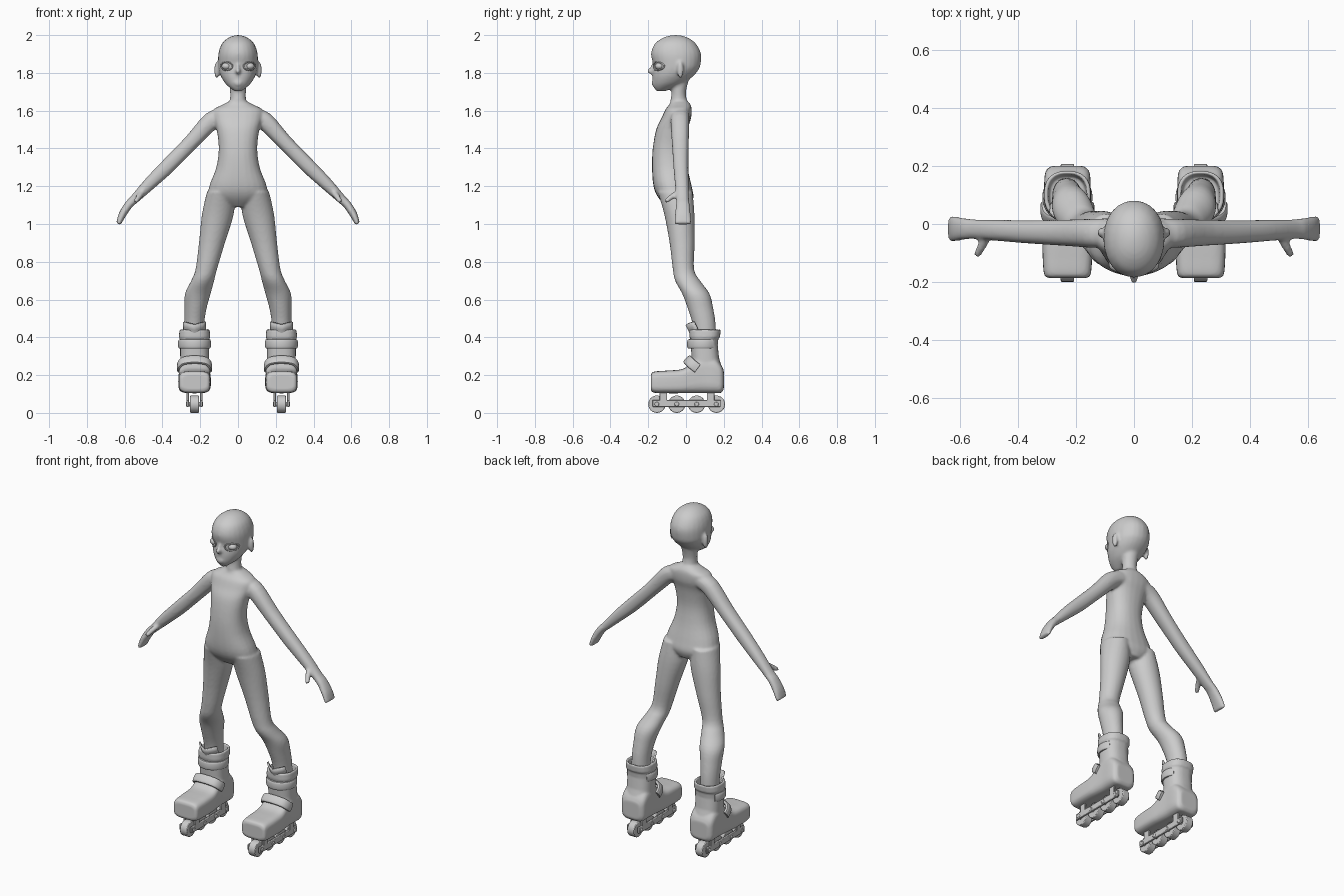
import bpy, bmesh, math
from mathutils import Vector, Matrix

if "Cube" in bpy.data.objects:
    bpy.data.objects.remove(bpy.data.objects["Cube"])


def spline(a, b, c, d, t):
    return 0.5 * (2 * b + (c - a) * t + (2 * a - 5 * b + 4 * c - d) * t * t
                  + (3 * b - a - 3 * c + d) * t ** 3)


def loft(bm, rings, p=2.0, sides=24, steps=4):
    """Skin smoothly interpolated superellipse rings (centre, half-axis U, half-axis V)."""
    R = [tuple(Vector(v) for v in r) for r in rings]
    dense = []
    for i in range(len(R) - 1):
        q = [R[max(i - 1, 0)], R[i], R[i + 1], R[min(i + 2, len(R) - 1)]]
        for k in range(steps):
            dense.append([spline(*[q[j][m] for j in range(4)], k / steps) for m in range(3)])
    dense.append(R[-1])
    loops = []
    for C, U, V in dense:
        loop = []
        for k in range(sides):
            a = 2 * math.pi * k / sides
            c, s = math.cos(a), math.sin(a)
            c = math.copysign(abs(c) ** (2 / p), c)
            s = math.copysign(abs(s) ** (2 / p), s)
            loop.append(bm.verts.new(C + U * c + V * s))
        loops.append(loop)
    for A, B in zip(loops, loops[1:]):
        for k in range(sides):
            n = (k + 1) % sides
            bm.faces.new((A[k], A[n], B[n], B[k]))
    bm.faces.new(loops[0][::-1])
    bm.faces.new(loops[-1])


def level(z, x, hw, yf, yb):
    return (x, (yf + yb) / 2, z), (hw, 0, 0), (0, (yb - yf) / 2, 0)


def tube(bm, pts, ref, p=2.0, sides=16, steps=4):
    """Tube through (x, y, z, r_side, r_ref); r_ref lies along the ref direction."""
    P = [Vector(q[:3]) for q in pts]
    rings = []
    for i, q in enumerate(pts):
        t = (P[min(i + 1, len(P) - 1)] - P[max(i - 1, 0)]).normalized()
        v = Vector(ref)
        v = (v - t * v.dot(t)).normalized()
        rings.append((P[i], t.cross(v) * q[3], v * q[4]))
    loft(bm, rings, p, sides, steps)


def ball(bm, c, r):
    bmesh.ops.create_uvsphere(bm, u_segments=24, v_segments=14, radius=1,
                              matrix=Matrix.Translation(c) @ Matrix.Diagonal((*r, 1)))


def box(bm, c, size):
    bmesh.ops.create_cube(bm, size=1, matrix=Matrix.Translation(c) @ Matrix.Diagonal((*size, 1)))


def finish(bm, name, mirror=False, voxel=0, smooth=0, bevel=0):
    bmesh.ops.recalc_face_normals(bm, faces=bm.faces)
    me = bpy.data.meshes.new(name)
    bm.to_mesh(me)
    bm.free()
    ob = bpy.data.objects.new(name, me)
    bpy.context.collection.objects.link(ob)
    bpy.context.view_layer.objects.active = ob
    ob.select_set(True)
    bpy.ops.object.shade_smooth_by_angle(angle=math.radians(40))
    ob.select_set(False)
    if bevel:
        m = ob.modifiers.new("bevel", 'BEVEL')
        m.width, m.segments = bevel, 2
    if mirror:
        m = ob.modifiers.new("mirror", 'MIRROR')
        m.use_mirror_merge = False
    if voxel:
        m = ob.modifiers.new("blend", 'REMESH')
        m.mode, m.voxel_size, m.use_smooth_shade = 'VOXEL', voxel, True
        m = ob.modifiers.new("relax", 'SMOOTH')
        m.factor, m.iterations = 0.5, smooth
    return ob


# body: torso, neck, head and limbs blended into one skin
bm = bmesh.new()
loft(bm, [level(*r) for r in [
    (1.09, 0, .05, -.10, .02), (1.14, 0, .15, -.147, .04), (1.20, 0, .152, -.172, .03),
    (1.30, 0, .115, -.18, .008), (1.40, 0, .102, -.176, -.002), (1.50, 0, .113, -.158, .01),
    (1.56, 0, .13, -.13, .027), (1.605, 0, .13, -.11, .03), (1.63, 0, .085, -.09, .025),
    (1.65, 0, .045, -.08, .01)]], p=2.3)
loft(bm, [level(*r) for r in [
    (1.58, 0, .06, -.09, .02), (1.65, 0, .044, -.083, .006), (1.70, 0, .042, -.077, .0),
    (1.78, 0, .05, -.085, .02)]])
loft(bm, [level(*r) for r in [
    (1.703, 0, .018, -.155, -.11), (1.722, 0, .044, -.17, -.06), (1.745, 0, .068, -.176, -.01),
    (1.78, 0, .09, -.178, .035), (1.81, 0, .1, -.176, .062), (1.84, 0, .105, -.173, .076),
    (1.90, 0, .104, -.185, .08), (1.95, 0, .088, -.168, .056), (1.98, 0, .06, -.132, .022),
    (1.995, 0, .03, -.095, -.015), (2.0, 0, .006, -.06, -.045)]], p=2.1)
ball(bm, (0, -.18, 1.81), (.014, .027, .017))
ball(bm, (0, -.173, 1.828), (.009, .016, .022))
ball(bm, (0, -.171, 1.749), (.026, .013, .006))
ball(bm, (0, -.17, 1.737), (.02, .013, .006))
for s in (1, -1):
    # legs
    loft(bm, [level(z, s * x, w, f, b) for z, x, w, f, b in [
        (1.17, .09, .075, -.15, .035), (1.05, .107, .084, -.115, .045), (.90, .138, .069, -.087, .046),
        (.76, .168, .057, -.07, .043), (.70, .187, .061, -.058, .075), (.63, .213, .068, -.02, .125),
        (.55, .225, .058, .01, .145), (.47, .231, .052, .035, .157), (.38, .232, .05, .05, .16)]])
    # arms and mitten hands
    tube(bm, [(s * x, y, z, a, b) for x, y, z, a, b in [
        (.08, -.03, 1.575, .045, .05), (.145, -.032, 1.542, .048, .05), (.25, -.03, 1.43, .041, .045),
        (.37, -.027, 1.308, .04, .04), (.466, -.022, 1.215, .034, .037), (.55, -.018, 1.13, .024, .034),
        (.58, -.017, 1.10, .022, .037), (.612, -.017, 1.05, .02, .042), (.633, -.017, 1.0, .013, .046)]],
         (0, 1, 0), p=2.3)
    # thumbs and ears
    tube(bm, [(s * .50, -.025, 1.175, .016, .016), (s * .522, -.07, 1.148, .015, .016),
              (s * .543, -.108, 1.118, .011, .013)], (1, 0, 0))
    ball(bm, (s * .112, -.03, 1.815), (.014, .017, .046))
finish(bm, "body", voxel=.008, smooth=4)

# eyes with rims
bm = bmesh.new()
ball(bm, (.06, -.14, 1.835), (.027, .024, .019))
finish(bm, "eyeballs", mirror=True)
bm = bmesh.new()
rim = []
for k in range(17):
    a = math.pi * k / 8
    x = .06 + .03 * math.cos(a)
    rim.append((x, -.049 - .125 * math.sqrt(1 - (x / .106) ** 2), 1.836 + .022 * math.sin(a), .004, .005))
tube(bm, rim, (0, 1, 0), sides=8, steps=2)
finish(bm, "eye_rims", mirror=True)

X = .23  # skate centre line
# boot: foot box plus hollow shaft
bm = bmesh.new()
loft(bm, [((X, y, (b + t) / 2), (w, 0, 0), (0, 0, (t - b) / 2)) for y, b, t, w in [
    (-.186, .125, .20, .068), (-.172, .107, .218, .081), (-.10, .104, .224, .086),
    (-.02, .104, .232, .086), (.03, .104, .265, .083), (.09, .104, .30, .08),
    (.15, .104, .29, .08), (.185, .106, .255, .074), (.2, .125, .225, .055)]], p=4, sides=32)
loft(bm, [level(z, X, w, f, b) for z, w, f, b in [
    (.15, .072, .03, .195), (.22, .076, .015, .197), (.29, .076, .03, .175), (.36, .076, .025, .168),
    (.395, .078, .022, .172), (.40, .083, .018, .18), (.44, .08, .018, .184), (.444, .068, .03, .174),
    (.385, .062, .036, .165)]], p=2.5, sides=32, steps=1)
finish(bm, "boots", mirror=True, voxel=.006, smooth=4)

# tongue flaring up in front of the shin
bm = bmesh.new()
rows = []
for z, y0, w in [(.37, .035, .055), (.42, .03, .056), (.455, .016, .057), (.482, .002, .058)]:
    rows.append([bm.verts.new((X + w * u / 4, y0 + .04 * (u / 4) ** 2, z - .015 * (1 - abs(u) / 4)))
                 for u in range(-4, 5)])
for A, B in zip(rows, rows[1:]):
    for k in range(8):
        bm.faces.new((A[k], A[k + 1], B[k + 1], B[k]))
ob = finish(bm, "boot_tongues", mirror=True)
m = ob.modifiers.new("thickness", 'SOLIDIFY')
m.thickness, m.offset = .01, 0

# ankle strap round the front and sides, instep strap over the foot
bm = bmesh.new()
pts = []
for k in range(15):
    a = math.radians(-90 - 130 + 260 * k / 14)
    pts.append((X + .077 * math.cos(a), .092 + .076 * math.sin(a), .365, .01, .025))
tube(bm, pts, (0, 0, 1), p=3, steps=2)
finish(bm, "ankle_straps", mirror=True)
bm = bmesh.new()
tube(bm, [(X + x, y, z, .011, .026) for x, y, z in [
    (-.082, .062, .235), (-.08, .035, .255), (-.065, .018, .272), (-.035, .01, .28), (0, .008, .282),
    (.035, .01, .28), (.065, .018, .272), (.08, .035, .255), (.082, .062, .235)]],
     (0, .7, .7), p=3, steps=3)
finish(bm, "instep_straps", mirror=True)

# wheel frame: two rails with mounting blocks
bm = bmesh.new()
for s in (1, -1):
    box(bm, (X + s * .036, .003, .05), (.012, .36, .036))
    for y in (-.12, .13):
        box(bm, (X + s * .036, y, .085), (.012, .04, .05))
finish(bm, "wheel_frames", mirror=True, bevel=.003)

# four inline wheels per skate with axles
bm = bmesh.new()
for i in range(4):
    M = Matrix.Translation((X, -.154 + .105 * i, .046)) @ Matrix.Rotation(math.pi / 2, 4, 'Y')
    for r, d in ((.046, .046), (.012, .092)):
        bmesh.ops.create_cone(bm, cap_ends=True, segments=24, radius1=r, radius2=r, depth=d, matrix=M)
finish(bm, "wheels", mirror=True, bevel=.004)
